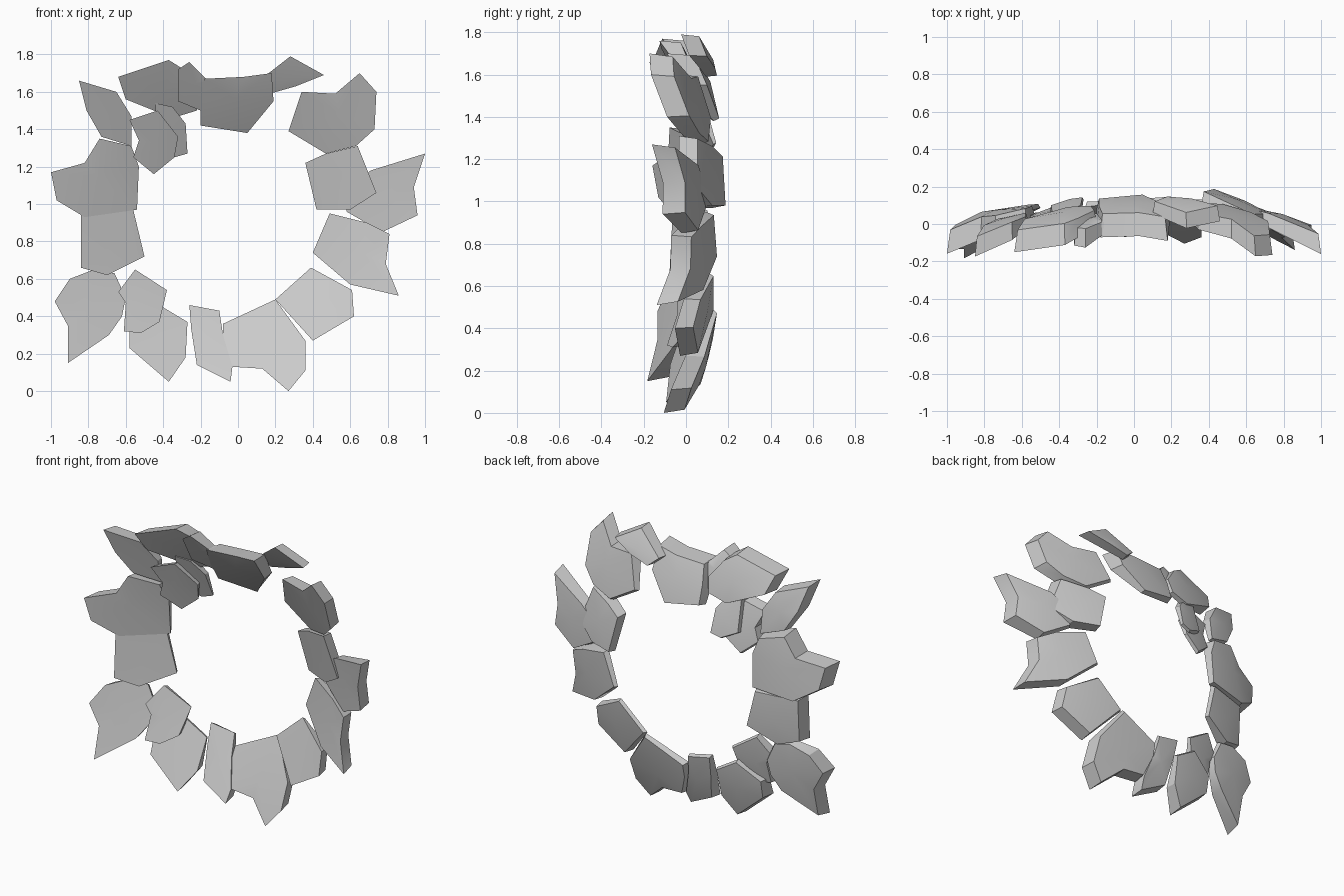
import bpy, bmesh, math

CENTRE_Z = 0.9


def radius(x, z):
    return math.hypot(x, z - CENTRE_Z)


def dish(x, z):
    """Front depth of the shallow cone that all stones lean along."""
    return 0.10 - 0.40 * (radius(x, z) - 0.45)


def stone(name, outline, shift=0.0, thick=0.09, tilt=0.08, lean=0.0, taper=0.93, inner=0.3):
    """Wedge slab with a front outline (x, z): thin at the inner rim, thick outside."""
    n = len(outline)
    cx = sum(p[0] for p in outline) / n
    cz = sum(p[1] for p in outline) / n
    radii = [radius(x, z) for x, z in outline]
    r_min, r_mid = min(radii), (min(radii) + max(radii)) / 2
    bm = bmesh.new()

    def ring(scale, depth):
        verts = []
        for (x, z), r in zip(outline, radii):
            k = min(1.0, inner + (r - r_min) * 2.5)
            px, pz = cx + (x - cx) * scale, cz + (z - cz) * scale
            y = dish(px, pz) + shift - tilt * (radius(px, pz) - r_mid) + lean * (px - cx)
            verts.append(bm.verts.new((px, y + depth * k, pz)))
        mid_y = sum(v.co.y for v in verts) / n + depth * 0.2
        mid = bm.verts.new((cx, mid_y, cz))
        for i in range(n):
            bm.faces.new((verts[i], verts[(i + 1) % n], mid))
        return verts

    front, back = ring(1.0, 0.0), ring(taper, thick)
    for i in range(n):
        j = (i + 1) % n
        bm.faces.new((front[i], front[j], back[j], back[i]))
    bmesh.ops.recalc_face_normals(bm, faces=bm.faces)
    mesh = bpy.data.meshes.new(name)
    bm.to_mesh(mesh)
    bm.free()
    mesh.shade_smooth()
    mesh.set_sharp_from_angle(angle=math.radians(30))
    bpy.context.collection.objects.link(bpy.data.objects.new(name, mesh))


# Top stones
stone("top_left_stone", [(-.64, 1.68), (-.37, 1.77), (-.29, 1.72), (-.2, 1.6),
                         (-.22, 1.5), (-.35, 1.46), (-.6, 1.56)], 0.01, 0.11, 0.2)
stone("top_wedge_stone", [(-.32, 1.72), (-.26, 1.76), (-.17, 1.67), (-.11, 1.66),
                          (-.2, 1.5), (-.32, 1.55)], -0.02, 0.1, 0.2)
stone("top_stone", [(-.18, 1.67), (.03, 1.68), (.18, 1.70), (.19, 1.55), (.05, 1.38),
                    (-.2, 1.42), (-.2, 1.55)], 0.0, 0.12, 0.25)
stone("top_right_stone", [(.1, 1.65), (.28, 1.79), (.46, 1.69), (.31, 1.63),
                          (.17, 1.59)], 0.09, 0.08, 0.2, 0.15, inner=0.7)

# Right stones
stone("upper_right_stone", [(.34, 1.6), (.52, 1.59), (.65, 1.70), (.74, 1.6),
                            (.73, 1.4), (.63, 1.31), (.47, 1.27), (.27, 1.39)], 0.0, 0.1, 0.17)
stone("right_inner_stone", [(.36, 1.22), (.47, 1.27), (.64, 1.31), (.74, 1.06),
                            (.6, .97), (.42, .97)], 0.005, 0.08, inner=0.8)
stone("right_outer_stone", [(1, 1.27), (.94, 1.09), (.96, .94), (.77, .85),
                            (.58, .96), (.6, 1.1), (.71, 1.18)], 0.005, 0.1)
stone("lower_right_stone", [(.49, .95), (.69, .9), (.81, .84), (.79, .68),
                            (.86, .51), (.6, .57), (.4, .74)], -0.01, tilt=0.12)

# Bottom stones
stone("bottom_right_stone", [(.39, .66), (.61, .54), (.62, .4), (.4, .27), (.2, .49)],
      0.0, 0.08)
stone("bottom_stone", [(.2, .49), (.36, .27), (.36, .11), (.27, 0), (.13, .12),
                       (-.03, .13), (-.08, .27), (-.08, .36)], 0.01)
stone("bottom_narrow_stone", [(-.26, .46), (-.1, .43), (-.08, .3), (-.03, .13),
                              (-.04, .05), (-.22, .14), (-.25, .33)], 0.005, 0.08)
stone("bottom_left_stone", [(-.42, .46), (-.27, .37), (-.28, .18), (-.37, .05),
                            (-.58, .23), (-.58, .35)], 0.01)

# Left stones
stone("lower_left_small_stone", [(-.55, .65), (-.38, .54), (-.42, .37), (-.52, .31),
                                 (-.61, .32), (-.6, .47), (-.64, .53)], -0.02, 0.07)
stone("lower_left_stone", [(-.98, .48), (-.9, .6), (-.77, .65), (-.66, .63), (-.6, .5),
                           (-.62, .4), (-.69, .3), (-.91, .15), (-.91, .35)], 0.015, 0.1, 0.03)
stone("left_stone", [(-.84, .95), (-.56, .97), (-.5, .72), (-.7, .62), (-.84, .66)], 0.005)
stone("left_upper_stone", [(-1, 1.17), (-.82, 1.22), (-.74, 1.35), (-.57, 1.31),
                           (-.53, 1.2), (-.54, .97), (-.82, .93), (-.97, 1.02)], -0.005, 0.12)
stone("upper_left_outer_stone", [(-.85, 1.66), (-.65, 1.6), (-.57, 1.47), (-.57, 1.31),
                                 (-.73, 1.36), (-.81, 1.5)], 0.02, 0.1)
stone("upper_left_inner_stone", [(-.58, 1.45), (-.43, 1.5), (-.32, 1.36), (-.34, 1.25),
                                 (-.45, 1.16), (-.56, 1.25), (-.53, 1.34)], -0.02, 0.07)
stone("upper_left_back_stone", [(-.44, 1.54), (-.35, 1.52), (-.28, 1.43), (-.27, 1.27),
                                (-.34, 1.25), (-.45, 1.3)], 0.02, 0.06)
